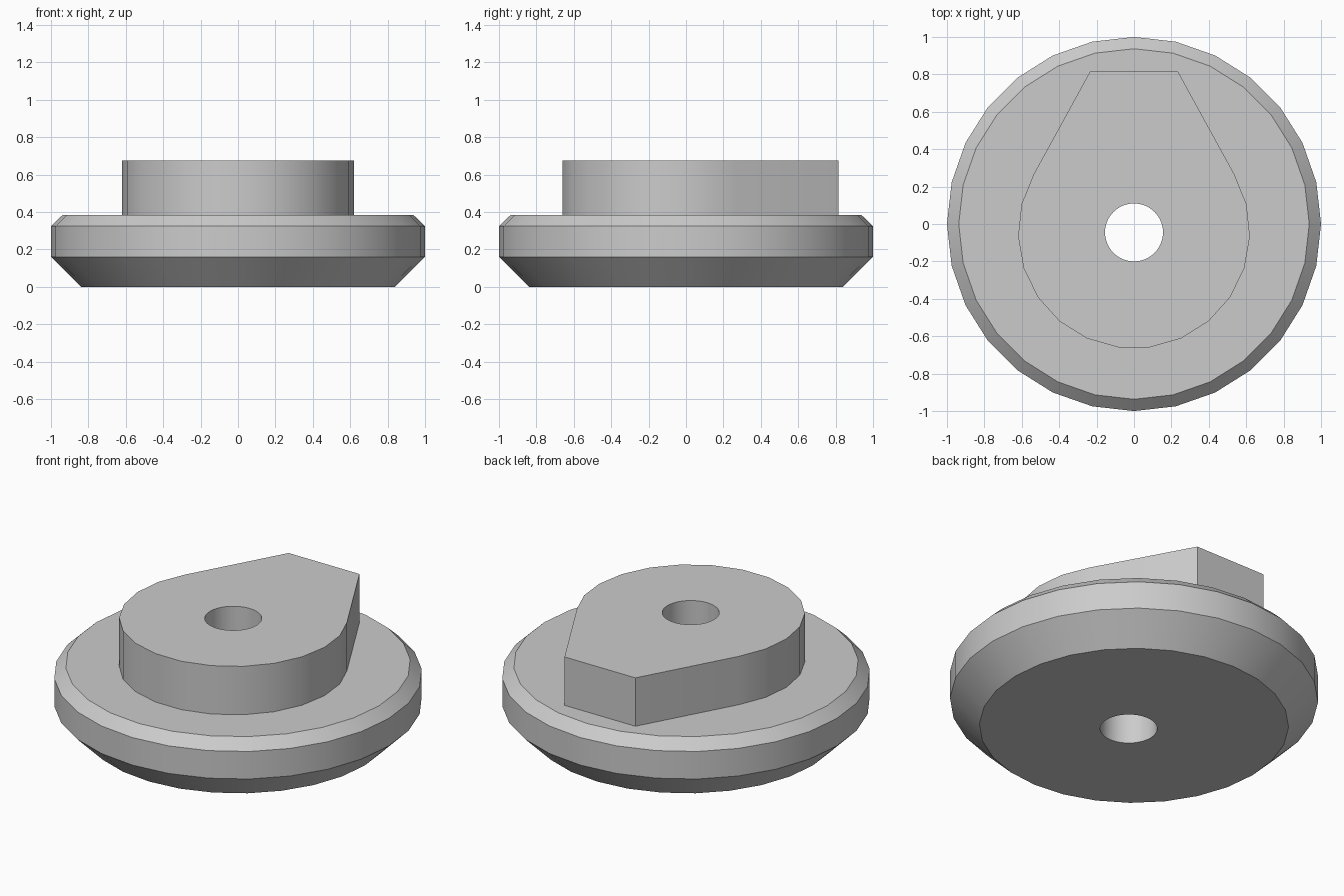
import bpy
import bmesh
from math import cos, sin, radians

if "Cube" in bpy.data.objects:
    bpy.data.objects.remove(bpy.data.objects["Cube"], do_unlink=True)

grey = bpy.data.materials.new("plain grey")
grey.use_nodes = True
colour = (0.6, 0.6, 0.6, 1)
grey.diffuse_color = colour
grey.node_tree.nodes["Principled BSDF"].inputs["Base Color"].default_value = colour

HOLE_Y = -0.045


def circle(radius, sides, y=0.0):
    return [(radius * cos(radians(360 * i / sides)),
             y + radius * sin(radians(360 * i / sides))) for i in range(sides)]


def ring(bm, outline, z):
    return [bm.verts.new((x, y, z)) for x, y in outline]


def wall(bm, lower, upper):
    n = len(lower)
    for i in range(n):
        j = (i + 1) % n
        bm.faces.new((lower[i], lower[j], upper[j], upper[i]))


def cap(bm, outer, inner, up):
    """Flat face between two closed rings, facing up or down."""
    edges = []
    for loop in (outer, inner):
        for a, b in zip(loop, loop[1:] + loop[:1]):
            edges.append(bm.edges.get((a, b)) or bm.edges.new((a, b)))
    result = bmesh.ops.triangle_fill(bm, edges=edges, use_beauty=True)
    for f in result["geom"]:
        if isinstance(f, bmesh.types.BMFace):
            f.normal_update()
            if (f.normal.z > 0) != up:
                f.normal_flip()


def finish(bm, name):
    mesh = bpy.data.meshes.new(name)
    bm.to_mesh(mesh)
    bm.free()
    mesh.materials.append(grey)
    obj = bpy.data.objects.new(name, mesh)
    bpy.context.collection.objects.link(obj)
    bpy.ops.object.select_all(action="DESELECT")
    obj.select_set(True)
    bpy.context.view_layer.objects.active = obj
    bpy.ops.object.shade_smooth_by_angle(angle=radians(30))


# Cam outline: a round front that tapers to a flat nose at the back
cam_outline = [(0.62 * cos(radians(a)), HOLE_Y + 0.62 * sin(radians(a)))
               for a in range(-210, 31, 16)]
cam_outline += [(0.235, 0.815), (-0.235, 0.815)]
hole_outline = circle(0.155, 48, HOLE_Y)
DISC_TOP, CAM_TOP = 0.385, 0.675

# Bevelled disc
bm = bmesh.new()
profile = [(0.84, 0), (1, 0.16), (1, 0.325), (0.937, DISC_TOP)]
rings = [ring(bm, circle(r, 28), z) for r, z in profile]
for low, high in zip(rings, rings[1:]):
    wall(bm, low, high)
hole_low = ring(bm, hole_outline, 0)
hole_high = ring(bm, hole_outline, DISC_TOP)
wall(bm, hole_high, hole_low)
cap(bm, rings[0], hole_low, up=False)
cap(bm, rings[-1], ring(bm, cam_outline, DISC_TOP), up=True)
finish(bm, "base_disc")

# Raised cam block
bm = bmesh.new()
low = ring(bm, cam_outline, DISC_TOP)
high = ring(bm, cam_outline, CAM_TOP)
wall(bm, low, high)
hole_low = ring(bm, hole_outline, DISC_TOP)
hole_high = ring(bm, hole_outline, CAM_TOP)
wall(bm, hole_high, hole_low)
cap(bm, high, hole_high, up=True)
finish(bm, "cam_block")
